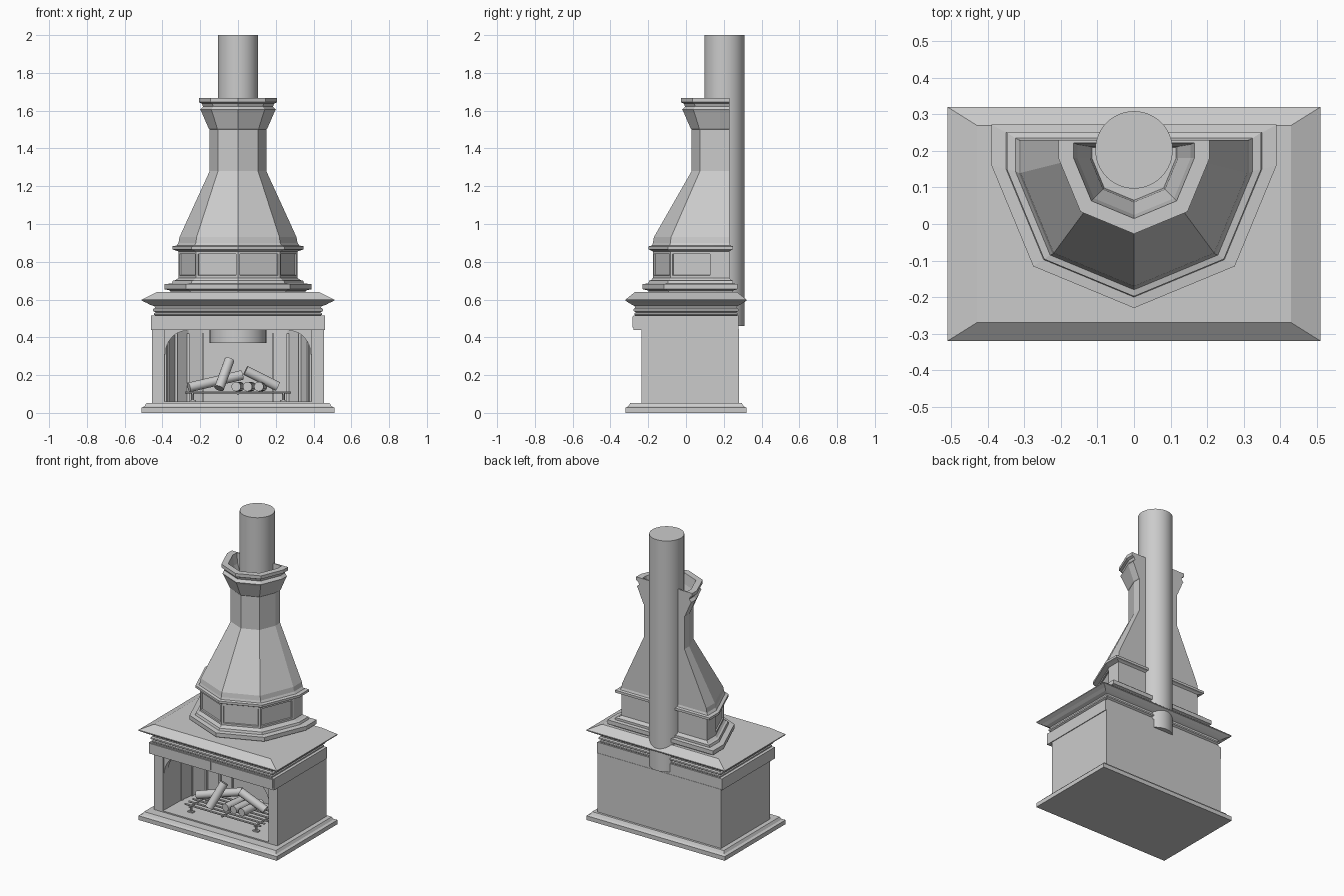
import bpy, bmesh, math
from mathutils import Vector

if "Cube" in bpy.data.objects:
    bpy.data.objects.remove(bpy.data.objects["Cube"])


def finish(name, bm, smooth=False):
    bmesh.ops.recalc_face_normals(bm, faces=bm.faces)
    me = bpy.data.meshes.new(name)
    bm.to_mesh(me)
    bm.free()
    ob = bpy.data.objects.new(name, me)
    bpy.context.collection.objects.link(ob)
    if smooth:
        bpy.ops.object.select_all(action='DESELECT')
        bpy.context.view_layer.objects.active = ob
        ob.select_set(True)
        bpy.ops.object.shade_smooth_by_angle(angle=math.radians(35))
    return ob


def loft(rings):
    """Closed solid through a stack of rings with equal point counts."""
    bm = bmesh.new()
    vs = [[bm.verts.new(p) for p in r] for r in rings]
    n = len(vs[0])
    for a, b in zip(vs, vs[1:]):
        for i in range(n):
            bm.faces.new((a[i], a[(i + 1) % n], b[(i + 1) % n], b[i]))
    bm.faces.new(vs[0][::-1])
    bm.faces.new(vs[-1])
    bmesh.ops.recalc_face_normals(bm, faces=bm.faces)
    return bm


def rect(hx, hy, z):
    return [(-hx, -hy, z), (hx, -hy, z), (hx, hy, z), (-hx, hy, z)]


def box(name, x0, x1, y0, y1, z0, z1):
    rings = [[(x0, y0, z), (x1, y0, z), (x1, y1, z), (x0, y1, z)] for z in (z0, z1)]
    return finish(name, loft(rings))


def rod(name, p, q, r, n=24):
    p, q = Vector(p), Vector(q)
    bm = bmesh.new()
    bmesh.ops.create_cone(bm, cap_ends=True, segments=n, radius1=r, radius2=r, depth=(q - p).length)
    rot = Vector((0, 0, 1)).rotation_difference(q - p).to_matrix()
    for v in bm.verts:
        v.co = rot @ v.co + (p + q) / 2
    return finish(name, bm, True)


def half_octagon(z, r, cy, yb):
    c = r * math.sqrt(0.5)
    return [(-r, yb, z), (-r, cy, z), (-c, cy - c, z), (0, cy - r, z),
            (c, cy - c, z), (r, cy, z), (r, yb, z)]


# Plinth with chamfered edge
finish("plinth", loft([rect(.51, .32, 0), rect(.51, .32, .028), rect(.495, .305, .035), rect(.485, .295, .052)]))

# Firebox body: box with a faceted niche, extruded up
niche = [(-.39, -.235), (-.385, -.04)]
corner = [(.385 - .2 * (1 - math.cos(t)), -.04 + .25 * math.sin(t))
          for t in [math.radians(a) for a in (22, 45, 67, 90)]]
niche += [(-x, y) for x, y in corner] + corner[::-1] + [(.385, -.04), (.39, -.235)]
outline = [(-.455, .28), (-.455, -.235)] + niche + [(.455, -.235), (.455, .28)]
finish("firebox_body", loft([[(x, y, z) for x, y in outline] for z in (.05, .445)]))
box("firebox_floor", -.39, .39, -.235, .22, .045, .06)

# Thin vertical staves at the niche joints, and arch brackets in the corners
for s in (-1, 1):
    for x, y in [(.385, -.04)] + corner:
        box("niche_stave", s * x - .006, s * x + .006, y - .012, y + .005, .06, .42)
    arc = [(.27 + .115 * math.cos(t), .31 + .125 * math.sin(t))
           for t in [i * math.pi / 20 for i in range(11)]]
    prof = [(.395, .31)] + arc + [(.27, .445), (.395, .445)]
    finish("arch_bracket", loft([[(s * x, y, z) for x, z in prof] for y in (-.225, -.185)]))

# Lintel beam with two raised front boards
box("lintel", -.46, .46, -.278, .278, .44, .516)
for s in (-1, 1):
    box("lintel_board", min(s * .006, s * .453), max(s * .006, s * .453), -.283, -.27, .452, .511)

# Mantel shelf mouldings
mantel = [(.43, .262, .51), (.445, .272, .52), (.445, .272, .528), (.435, .265, .532),
          (.45, .278, .54), (.45, .278, .55), (.44, .27, .556), (.442, .272, .565),
          (.465, .285, .572), (.485, .303, .583), (.51, .32, .594), (.51, .32, .6),
          (.43, .27, .64)]
finish("mantel_shelf", loft([rect(*m) for m in mantel]))

# Hood: half-octagon rings (z, radius, centre y, back y), outside up then inside down
hood = [(.635, .355, .16, .25), (.648, .36, .16, .25), (.655, .39, .16, .272), (.682, .39, .16, .272),
        (.685, .35, .15, .25), (.7, .345, .15, .25), (.703, .33, .145, .24), (.715, .315, .14, .23),
        (.855, .315, .14, .23), (.862, .335, .145, .24), (.866, .348, .15, .25), (.882, .348, .15, .25),
        (.886, .325, .145, .235), (.9, .315, .14, .23), (.93, .31, .14, .23), (1.28, .15, .18, .23),
        (1.5, .15, .18, .23), (1.505, .155, .18, .23), (1.59, .192, .18, .23), (1.605, .2, .18, .23),
        (1.622, .185, .18, .23), (1.638, .192, .18, .23), (1.645, .207, .18, .23), (1.667, .207, .18, .23),
        (1.667, .165, .18, .222), (1.6, .155, .18, .218), (1.5, .12, .18, .212), (1.44, .115, .18, .21)]
bm = loft([half_octagon(*h) for h in hood])
# Recessed panels on the four frieze faces
frieze = []
for f in bm.faces:
    zs = [v.co.z for v in f.verts]
    c = f.calc_center_median()
    if len(f.verts) == 4 and min(zs) > .71 and max(zs) < .857 and max(zs) - min(zs) > .1 and c.y < .1:
        frieze.append(f)
bmesh.ops.inset_individual(bm, faces=frieze, thickness=.018, depth=0)
bmesh.ops.inset_individual(bm, faces=frieze, thickness=.003, depth=-.008)
finish("hood", bm)

# Flue pipe behind, smoke collar in the firebox
rod("flue_pipe", (0, .203, .46), (0, .203, 2), .106, 48)
rod("smoke_collar", (0, 0, .37), (0, 0, .445), .15, 48)

# Fire grate: bars, cross rails, feet
for i in range(6):
    y = -.16 + i * .042
    rod("grate_bar", (-.28, y, .108), (.28, y, .108), .006, 10)
for x in (-.24, 0, .24):
    rod("grate_rail", (x, -.17, .1), (x, .06, .1), .006, 10)
for x in (-.24, .24):
    for y in (-.15, .04):
        rod("grate_foot", (x, y, .058), (x, y, .102), .008, 10)
        box("grate_toe", x - .018, x + .018, y - .012, y + .012, .058, .068)

# Logs: bottom row front to back, then crossed logs on top
for x in (-.01, .05, .11):
    rod("bottom_log", (x, -.12, .139), (x + .02, .06, .139), .025, 16)
rod("left_log", (-.26, -.06, .135), (.02, .02, .2), .026, 16)
rod("leaning_log", (-.1, -.16, .13), (-.045, -.08, .28), .026, 16)
rod("right_log", (.04, -.03, .225), (.21, -.01, .14), .026, 16)
